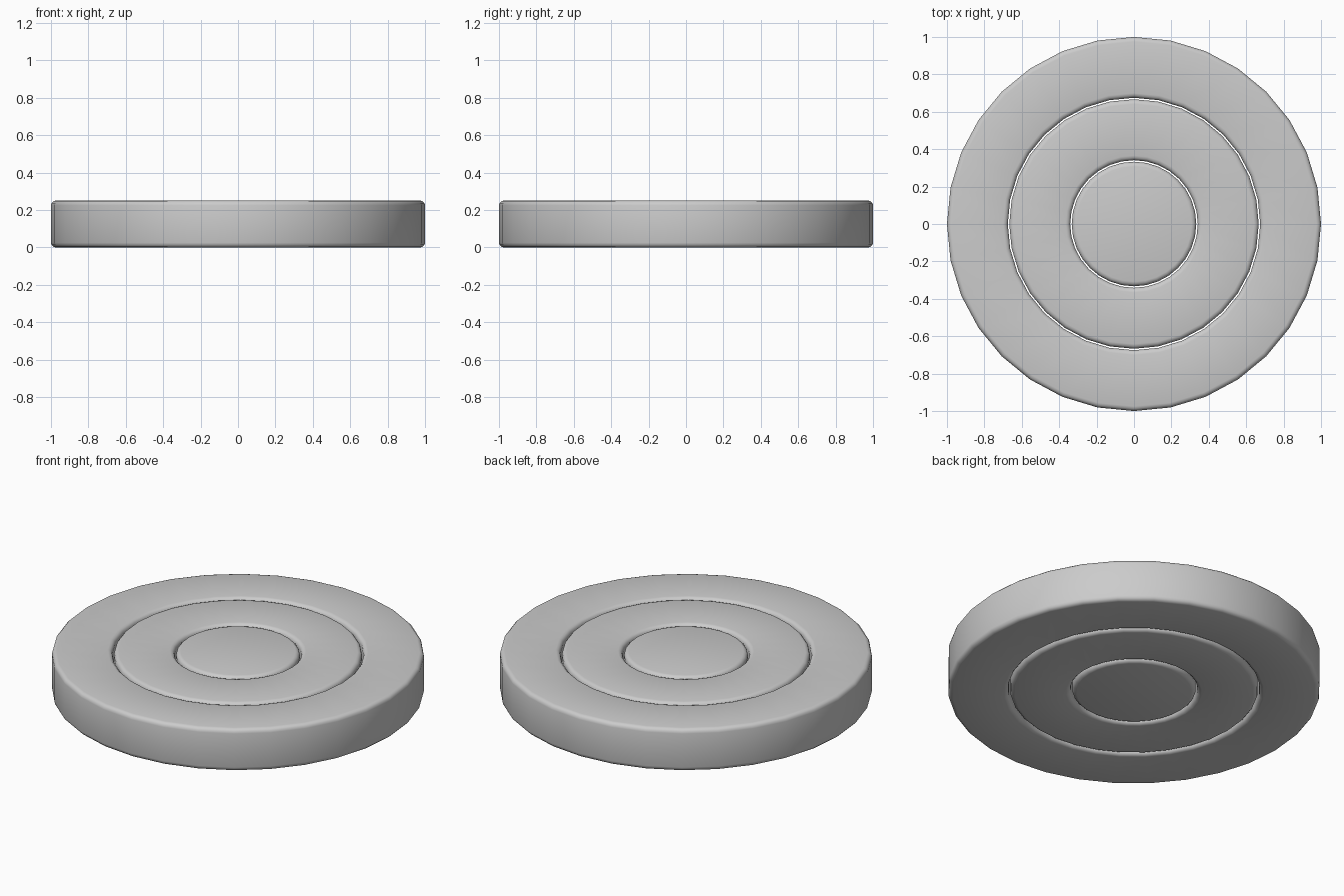
import bpy, bmesh, math

if "Cube" in bpy.data.objects:
    bpy.data.objects.remove(bpy.data.objects["Cube"])

SIDES = 32
HEIGHT = 0.25
BEVEL = 0.025


def rounded_profile(inner, outer):
    # Rounded rectangle cross-section (radius, height), from inner wall round to outer wall
    corners = [(outer - BEVEL, BEVEL, -90), (outer - BEVEL, HEIGHT - BEVEL, 0)]
    if inner > 0:
        corners += [(inner + BEVEL, HEIGHT - BEVEL, 90), (inner + BEVEL, BEVEL, 180)]
    points = []
    for r, z, start in corners:
        for i in range(4):
            a = math.radians(start + 30 * i)
            points.append((r + BEVEL * math.cos(a), z + BEVEL * math.sin(a)))
    return points


def lathe(name, inner, outer):
    bm = bmesh.new()
    profile = rounded_profile(inner, outer)
    rings = []
    for r, z in profile:
        rings.append([bm.verts.new((r * math.cos(2 * math.pi * k / SIDES),
                                    r * math.sin(2 * math.pi * k / SIDES), z))
                      for k in range(SIDES)])
    pairs = list(zip(rings, rings[1:]))
    if inner > 0:
        pairs.append((rings[-1], rings[0]))
    else:
        bm.faces.new(rings[0][::-1])
        bm.faces.new(rings[-1])
    for a, b in pairs:
        for k in range(SIDES):
            n = (k + 1) % SIDES
            bm.faces.new((a[k], a[n], b[n], b[k]))
    bmesh.ops.recalc_face_normals(bm, faces=bm.faces)
    mesh = bpy.data.meshes.new(name)
    bm.to_mesh(mesh)
    bm.free()
    mesh.shade_smooth()
    obj = bpy.data.objects.new(name, mesh)
    bpy.context.collection.objects.link(obj)


# Central disc and two nested rings, separated by thin gaps
lathe("centre_disc", 0, 0.333)
lathe("middle_ring", 0.341, 0.667)
lathe("outer_ring", 0.675, 1.0)
